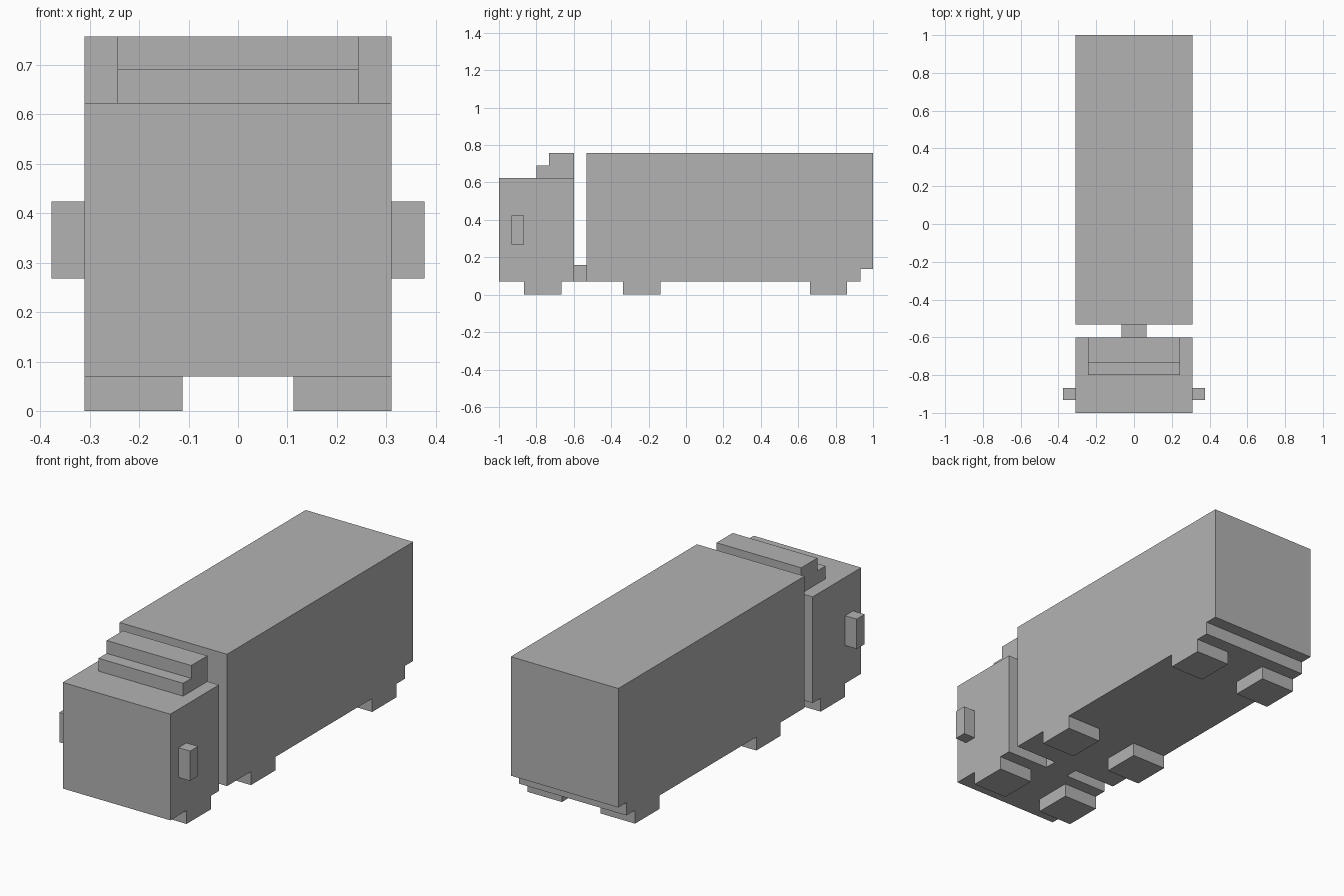
import bpy
import bmesh

cube = bpy.data.objects.get("Cube")
if cube:
    bpy.data.objects.remove(cube, do_unlink=True)

# Single grey material
grey = bpy.data.materials.new("plain_grey")
grey.use_nodes = True
colour = (0.45, 0.45, 0.45, 1)
grey.diffuse_color = colour
grey.node_tree.nodes["Principled BSDF"].inputs["Base Color"].default_value = colour


def side_profile(name, x0, x1, points):
    """Extrude a (y, z) side outline from x0 to x1."""
    bm = bmesh.new()
    face = bm.faces.new([bm.verts.new((x0, y, z)) for y, z in points])
    out = bmesh.ops.extrude_face_region(bm, geom=[face])
    moved = [v for v in out["geom"] if isinstance(v, bmesh.types.BMVert)]
    bmesh.ops.translate(bm, verts=moved, vec=(x1 - x0, 0, 0))
    bmesh.ops.recalc_face_normals(bm, faces=bm.faces)
    mesh = bpy.data.meshes.new(name)
    bm.to_mesh(mesh)
    bm.free()
    mesh.materials.append(grey)
    obj = bpy.data.objects.new(name, mesh)
    bpy.context.collection.objects.link(obj)
    return obj


def box(name, x0, x1, y0, y1, z0, z1):
    return side_profile(name, x0, x1, [(y0, z0), (y1, z0), (y1, z1), (y0, z1)])


HALF = 0.31      # half width of the body
FLOOR = 0.07     # underside of the body
ROOF = 0.757     # top of the trailer
CAB_TOP = 0.623
CAB_BACK = -0.6
TRAILER_FRONT = -0.533

# Cab and the hitch bar behind it
box("cab", -HALF, HALF, -1, CAB_BACK, FLOOR, CAB_TOP)
box("hitch", -0.067, 0.067, CAB_BACK, TRAILER_FRONT, FLOOR, 0.16)

# Stepped wind deflector on the cab roof
side_profile("roof_deflector", -0.244, 0.244, [
    (-0.8, CAB_TOP), (CAB_BACK, CAB_TOP), (CAB_BACK, ROOF),
    (-0.733, ROOF), (-0.733, 0.69), (-0.8, 0.69)])

# Trailer with a notch under its rear edge
side_profile("trailer", -HALF, HALF, [
    (TRAILER_FRONT, FLOOR), (0.933, FLOOR), (0.933, 0.137),
    (1, 0.137), (1, ROOF), (TRAILER_FRONT, ROOF)])

# Mirrors and block wheels on both sides
for side, s in (("left", 1), ("right", -1)):
    box(side + "_mirror", s * HALF, s * 0.377, -0.933, -0.867, 0.268, 0.423)
    for place, y in (("front", -0.866), ("middle", -0.336), ("rear", 0.662)):
        box(f"{place}_{side}_wheel", s * 0.112, s * HALF, y, y + 0.2, 0, FLOOR)
